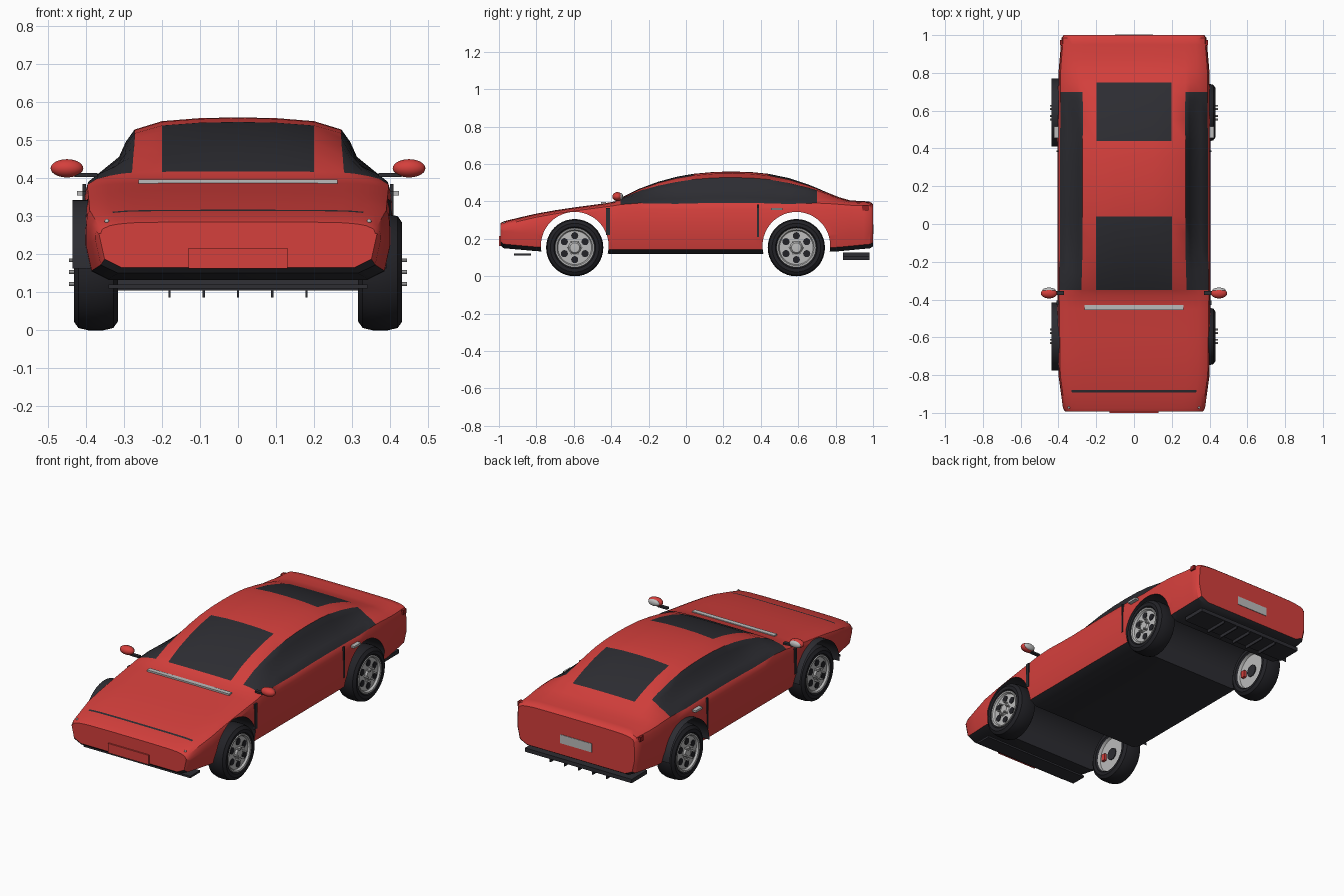
import bpy, bmesh, math
from mathutils import Matrix, Vector

if "Cube" in bpy.data.objects:
    bpy.data.objects.remove(bpy.data.objects["Cube"])


def material(name, r, g, b):
    m = bpy.data.materials.new(name)
    m.use_nodes = True
    m.diffuse_color = (r, g, b, 1)
    m.node_tree.nodes["Principled BSDF"].inputs["Base Color"].default_value = (r, g, b, 1)
    return m


RED = material("red paint", 0.66, 0.05, 0.045)
DARK = material("dark glass and trim", 0.026, 0.026, 0.032)
TYRE = material("tyre rubber", 0.016, 0.016, 0.02)
SILVER = material("silver metal", 0.5, 0.5, 0.5)
LAMP = material("dark red lamp", 0.3, 0.015, 0.015)


def finish(name, bm, mats, angle=35, normals=True):
    """Turn a bmesh into a shaded object."""
    if normals:
        bmesh.ops.recalc_face_normals(bm, faces=bm.faces)
    me = bpy.data.meshes.new(name)
    bm.to_mesh(me)
    bm.free()
    for m in mats:
        me.materials.append(m)
    ob = bpy.data.objects.new(name, me)
    bpy.context.collection.objects.link(ob)
    smooth(ob, angle)
    return ob


def smooth(ob, angle):
    bpy.ops.object.select_all(action='DESELECT')
    ob.select_set(True)
    bpy.context.view_layer.objects.active = ob
    bpy.ops.object.shade_smooth_by_angle(angle=math.radians(angle))


def box(name, lo, hi, mat):
    lo, hi = Vector(lo), Vector(hi)
    bm = bmesh.new()
    bmesh.ops.create_cube(bm, size=1)
    bmesh.ops.scale(bm, vec=hi - lo, verts=bm.verts)
    bmesh.ops.translate(bm, vec=(lo + hi) / 2, verts=bm.verts)
    return finish(name, bm, [mat])


def ball(name, centre, radii, mat):
    bm = bmesh.new()
    bmesh.ops.create_uvsphere(bm, u_segments=24, v_segments=14, radius=1)
    bmesh.ops.scale(bm, vec=radii, verts=bm.verts)
    bmesh.ops.translate(bm, vec=centre, verts=bm.verts)
    return finish(name, bm, [mat])


def cylinder_x(name, centre, radius, length, mat, segments=16, mats=None):
    """Cylinder lying along x."""
    bm = bmesh.new()
    place = Matrix.Translation(centre) @ Matrix.Rotation(math.pi / 2, 4, 'Y')
    bmesh.ops.create_cone(bm, cap_ends=True, segments=segments, radius1=radius,
                          radius2=radius, depth=length, matrix=place)
    if mats:
        for f in bm.faces:
            f.material_index = 1
    return finish(name, bm, mats or [mat])


def lathe_x(name, centre, profile, side, mat, start=0.0, sweep=math.tau, segments=40):
    """Spin an (offset, radius) profile about the x axis."""
    bm = bmesh.new()
    rings = []
    for i in range(segments + 1):
        a = start + sweep * i / segments
        rings.append([bm.verts.new((centre[0] + side * x, centre[1] + r * math.cos(a),
                                    centre[2] + r * math.sin(a))) for x, r in profile])
    for p, q in zip(rings, rings[1:]):
        for j in range(len(profile) - 1):
            bm.faces.new((p[j], p[j + 1], q[j + 1], q[j]))
    bmesh.ops.remove_doubles(bm, verts=bm.verts, dist=0.0001)
    return finish(name, bm, [mat])


def lerp(keys, y):
    for (a, u), (b, v) in zip(keys, keys[1:]):
        if y <= b:
            return u + (v - u) * (y - a) / (b - a)
    return keys[-1][1]


# Body: roof line, half width and floor height along the length
ROOF = [(-.992, .285), (-.975, .294), (-.891, .314), (-.879, .317), (-.8, .335), (-.7, .353),
        (-.6, .368), (-.45, .388), (-.38, .4), (-.35, .418), (-.25, .468), (-.15, .505),
        (-.05, .532), (.04, .548), (.15, .558), (.25, .56), (.35, .557), (.44, .548),
        (.55, .525), (.65, .492), (.7, .472), (.75, .45), (.82, .422), (.88, .405),
        (.95, .402), (.985, .398), (1, .386)]
WIDTH = [(-.992, .366), (-.975, .376), (-.8, .4), (-.4, .406), (.4, .406), (.8, .4),
         (.985, .384), (1, .372)]
FLOOR = [(-.992, .165), (-.975, .15), (-.75, .13), (-.42, .12), (.42, .12), (.8, .132),
         (.985, .15), (1, .16)]
# Upper section as (x, rise): flat deck and rounded cabin
DECK = [(.396, .45), (.375, .72), (.345, .85), (.31, .93), (.28, .96), (.2, .985), (.1, 1), (0, 1)]
CABIN = [(.392, .16), (.355, .31), (.313, .48), (.295, .68), (.272, .84), (.2, .95), (.1, .99), (0, 1)]


def section(y):
    t, w, b = lerp(ROOF, y), lerp(WIDTH, y), lerp(FLOOR, y)
    s = min(.36, t - .035)
    k = max(0, min(1, (t - .4) / .12))
    half = [(w - .06, b), (w - .015, b + .022), (w, b + .09), (w, (b + .09 + s) / 2), (w - .003, s)]
    for (dx, dz), (cx, cz) in zip(DECK, CABIN):
        half.append(((dx + (cx - dx) * k) * w / .406, s + (t - s) * (dz + (cz - dz) * k)))
    return half + [(-x, z) for x, z in reversed(half[:-1])]


def is_dark(col, y):
    """Underside, side windows, front and rear screens, bonnet gap."""
    if col <= 0:
        return True
    if 5 <= col <= 8 and -.35 < y < .7:
        return True
    if col >= 10 and (-.35 < y < .04 or .44 < y < .75):
        return True
    return col >= 7 and -.891 < y < -.879


bm = bmesh.new()
stations = [y for y, _ in ROOF]
rings = [[bm.verts.new((x, y, z)) for x, z in section(y)] for y in stations]
n = len(rings[0])
for i in range(len(rings) - 1):
    mid = (stations[i] + stations[i + 1]) / 2
    for j in range(n):
        k = (j + 1) % n
        f = bm.faces.new((rings[i][j], rings[i][k], rings[i + 1][k], rings[i + 1][j]))
        f.material_index = int(is_dark(min(j, n - 2 - j), mid))
bm.faces.new(rings[0])
bm.faces.new(rings[-1])
body = finish("body", bm, [RED, DARK])

# Wheel arches cut right through the body
AXLES = {"front": -.595, "rear": .59}
HUB = .153
for end, y in AXLES.items():
    cutter = cylinder_x("arch_cutter", (0, y, HUB + .01), .181, 2, None, 48, [RED, DARK])
    mod = body.modifiers.new("arch", 'BOOLEAN')
    mod.operation, mod.solver, mod.object = 'DIFFERENCE', 'EXACT', cutter
    bpy.context.view_layer.objects.active = body
    bpy.ops.object.modifier_apply(modifier=mod.name)
    bpy.data.objects.remove(cutter)
    lathe_x(end + "_arch_liner", (0, y, HUB + .01), [(-.436, .18), (.39, .18)], 1, DARK, 0, math.pi)
smooth(body, 35)

# Wheels
TYRE_SHAPE = [(.046, .104), (.056, .112), (.058, .13), (.046, .147), (.02, .153),
              (-.02, .153), (-.046, .147), (-.058, .13), (-.056, .112), (-.046, .104)]
RIM_SHAPE = [(.046, .106), (.055, .104), (.053, .096), (.042, .09), (.044, .034), (.054, .026),
             (.056, 0)]
BACK_SHAPE = [(-.046, .105), (-.03, .1), (-.03, 0)]
for end, y in AXLES.items():
    for side, word in ((1, "left"), (-1, "right")):
        tag = end + "_" + word + "_"
        c = (side * .374, y, HUB)
        lathe_x(tag + "tyre", c, TYRE_SHAPE, side, TYRE)
        lathe_x(tag + "rim", c, RIM_SHAPE, side, SILVER)
        lathe_x(tag + "rim_back", c, BACK_SHAPE, side, SILVER)
        cylinder_x(tag + "hub_back", (side * .343, y, HUB), .035, .008, DARK)
        box(tag + "caliper", (side * .334 - .008, y - .07, HUB - .02),
            (side * .334 + .008, y - .045, HUB + .02), RED)
        for i in range(6):
            a = math.tau * (i + .5) / 6
            u, v = math.cos(a), math.sin(a)
            cylinder_x(tag + "rim_hole", (side * .416, y + .064 * u, HUB + .064 * v), .019, .008, TYRE)
            cylinder_x(tag + "wheel_nut", (side * .43, y + .036 * v, HUB + .036 * u), .005, .028,
                       SILVER, 8)

# Side details, mirrored
for s, word in ((1, "left_"), (-1, "right_")):
    def side_box(name, x0, x1, y0, y1, z0, z1, mat):
        box(word + name, (min(s * x0, s * x1), y0, z0), (max(s * x0, s * x1), y1, z1), mat)
    side_box("door_vent", .4, .409, -.428, -.406, .22, .365, DARK)
    side_box("door_gap", .4, .409, .38, .39, .21, .385, DARK)
    side_box("door_handle", .4, .424, .455, .515, .354, .366, SILVER)
    side_box("side_lamp", .378, .392, .945, .975, .352, .378, LAMP)
    side_box("mirror_stem", .37, .43, -.375, -.355, .403, .413, DARK)
    ball(word + "mirror", (s * .45, -.367, .426), (.043, .027, .024), RED)
    ball(word + "mirror_glass", (s * .45, -.35, .426), (.035, .013, .019), SILVER)
    ball(word + "nose_stud", (s * .345, -.972, .287), (.006, .006, .006), SILVER)

# Bonnet strip, plates, splitter and diffuser
box("bonnet_strip", (-.262, -.455, .386), (.262, -.428, .396), SILVER)
box("front_plate", (-.13, -1, .162), (.13, -.99, .216), RED)
box("rear_plate", (-.1, .995, .226), (.1, 1.003, .276), SILVER)
box("front_splitter", (-.34, -.92, .11), (.34, -.83, .121), DARK)
box("rear_diffuser", (-.34, .84, .104), (.34, .98, .126), DARK)
for i in range(-2, 3):
    box("diffuser_fin", (i * .09 - .003, .84, .086), (i * .09 + .003, .98, .106), DARK)
